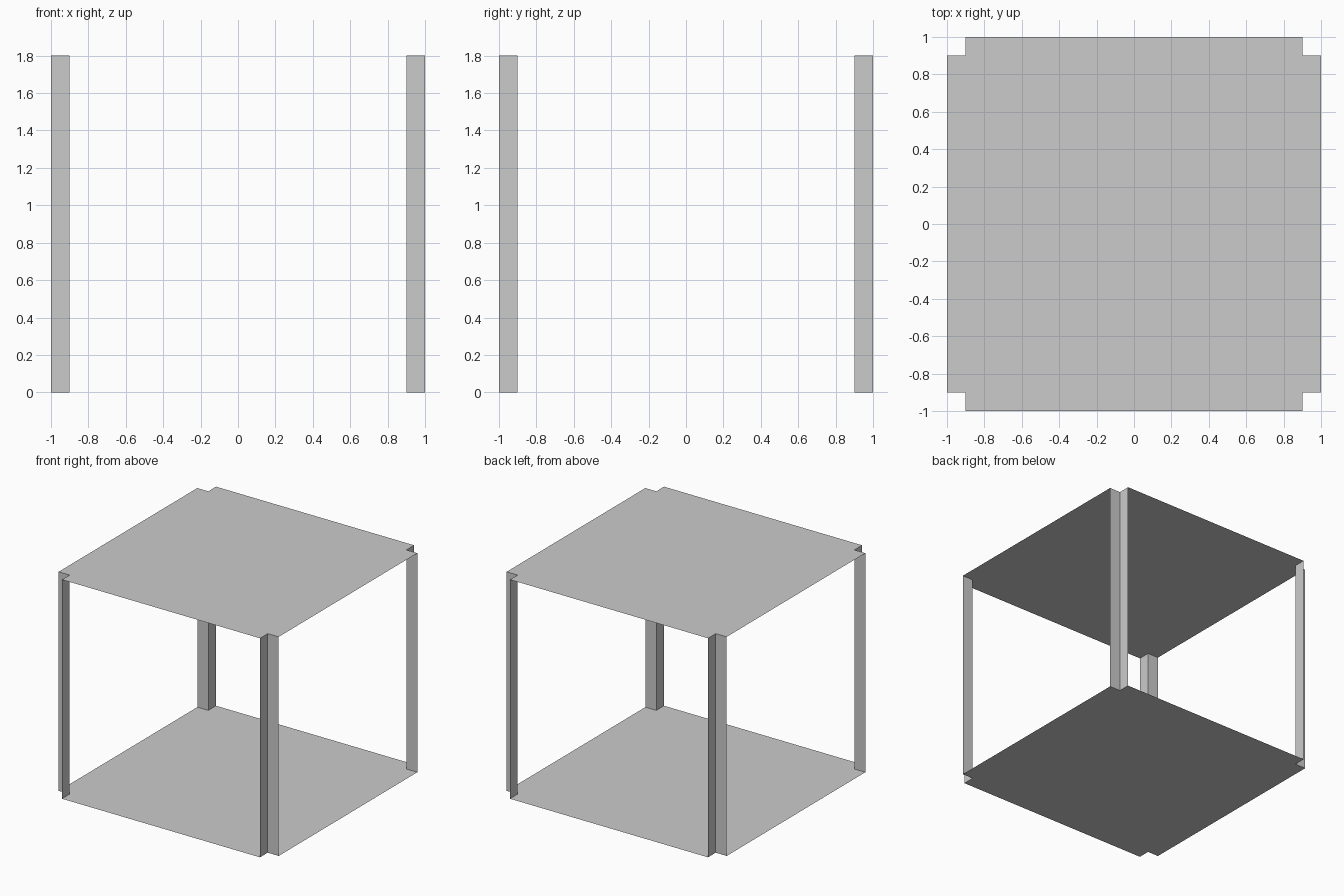
import bpy

if "Cube" in bpy.data.objects:
    bpy.data.objects.remove(bpy.data.objects["Cube"])

OUTER = 1.0    # half width of the panels
INNER = 0.9    # inner edge of the corner notches
HEIGHT = 1.8


def add_mesh(name, verts, faces):
    mesh = bpy.data.meshes.new(name)
    mesh.from_pydata(verts, [], faces)
    mesh.update()
    obj = bpy.data.objects.new(name, mesh)
    bpy.context.collection.objects.link(obj)
    return obj


def notch(sx, sy):
    """Three outline points of one notched corner, counter-clockwise."""
    pts = [(INNER * sx, OUTER * sy), (INNER * sx, INNER * sy), (OUTER * sx, INNER * sy)]
    return pts if sx * sy < 0 else pts[::-1]


corners = {
    "front_right": notch(1, -1),
    "back_right": notch(1, 1),
    "back_left": notch(-1, 1),
    "front_left": notch(-1, -1),
}
outline = [p for pts in corners.values() for p in pts]

# Thin top and bottom panels with notched corners
ring = list(range(len(outline)))
add_mesh("top_panel", [(x, y, HEIGHT) for x, y in outline], [ring])
add_mesh("bottom_panel", [(x, y, 0) for x, y in outline], [ring[::-1]])

# Folded angle posts standing in the notches
for name, pts in corners.items():
    verts = [(x, y, z) for z in (0, HEIGHT) for x, y in pts]
    add_mesh(name + "_post", verts, [(0, 1, 4, 3), (1, 2, 5, 4)])
